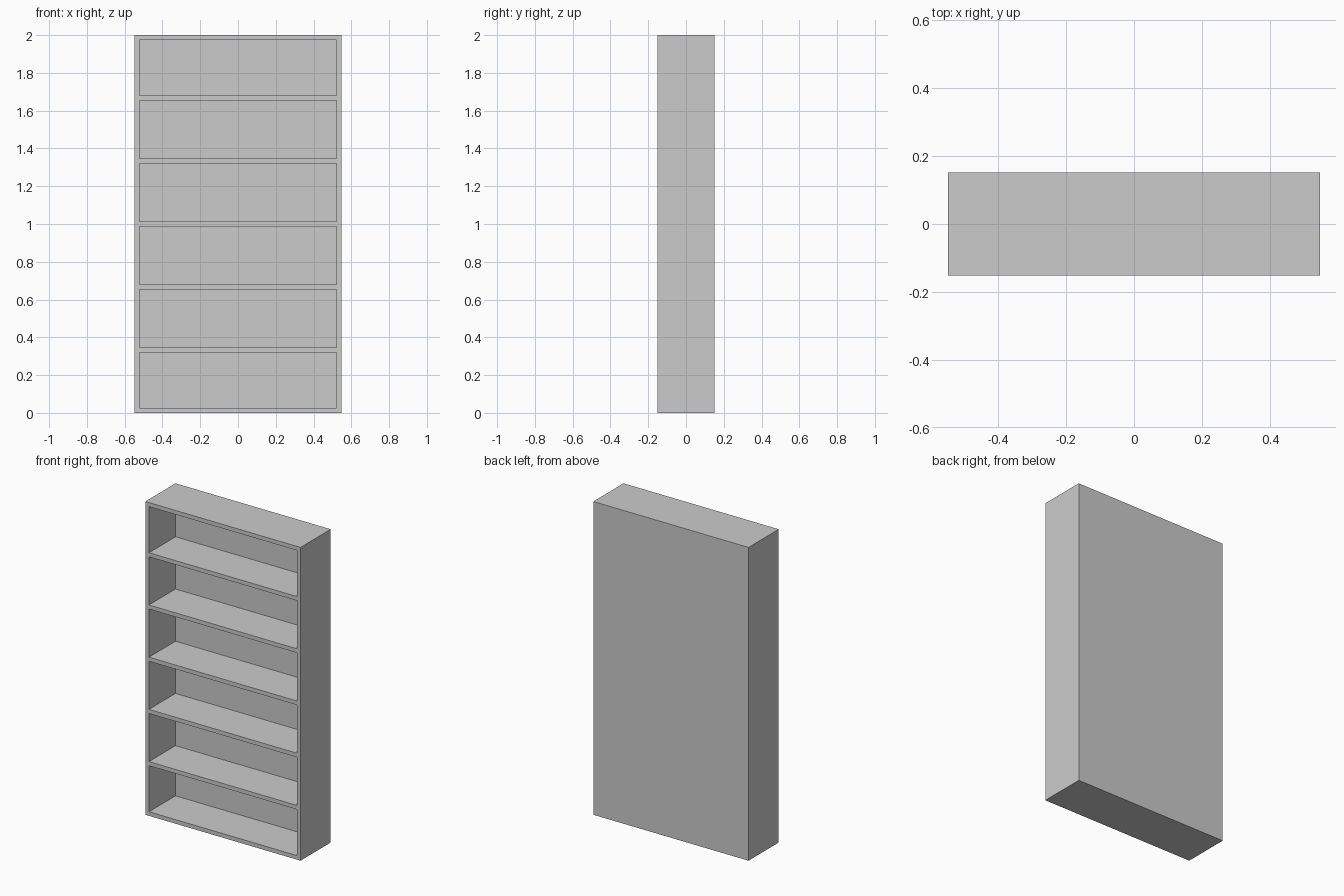
import bpy, bmesh
from mathutils import Matrix, Vector

if "Cube" in bpy.data.objects:
    bpy.data.objects.remove(bpy.data.objects["Cube"])

W, D, H = 1.096, 0.304, 2.0     # outer size
T = 0.026                       # board thickness
BACK = 0.037                    # back panel thickness
BAYS = 6

bm = bmesh.new()

# outer cabinet block standing on the floor
bmesh.ops.create_cube(bm, size=1, matrix=Matrix.Translation((0, 0, H / 2)) @ Matrix.Diagonal((W, D, H, 1)))


def cut(co, no):
    bmesh.ops.bisect_plane(bm, geom=bm.verts[:] + bm.edges[:] + bm.faces[:],
                           plane_co=co, plane_no=no, dist=1e-5)


# opening limits, bottom to top: evenly pitched shelves between base and top boards
pitch = H / BAYS
bays = [(T if i == 0 else i * pitch - T / 2,
         H - T if i == BAYS - 1 else (i + 1) * pitch - T / 2 + 0.0)
        for i in range(BAYS)]
bays = [(lo if i == 0 else lo + T, hi) for i, (lo, hi) in enumerate(bays)]

# score board edges across the block
for x in (-W / 2 + T, W / 2 - T):
    cut((x, 0, 0), (1, 0, 0))
for lo, hi in bays:
    cut((0, 0, lo), (0, 0, 1))
    cut((0, 0, hi), (0, 0, 1))

# push the front openings back to the back panel
bm.normal_update()
openings = []
for f in bm.faces:
    c = f.calc_center_median()
    if f.normal.y < -0.9 and abs(c.x) < 0.1 and any(lo < c.z < hi for lo, hi in bays):
        openings.append(f)
ext = bmesh.ops.extrude_face_region(bm, geom=openings)
bmesh.ops.delete(bm, geom=[f for f in openings if f.is_valid], context='FACES_ONLY')
verts = [g for g in ext['geom'] if isinstance(g, bmesh.types.BMVert)]
bmesh.ops.translate(bm, verts=verts, vec=Vector((0, D - BACK, 0)))
bmesh.ops.recalc_face_normals(bm, faces=bm.faces[:])

mesh = bpy.data.meshes.new("bookcase")
bm.to_mesh(mesh)
bm.free()
obj = bpy.data.objects.new("bookcase", mesh)
bpy.context.collection.objects.link(obj)
